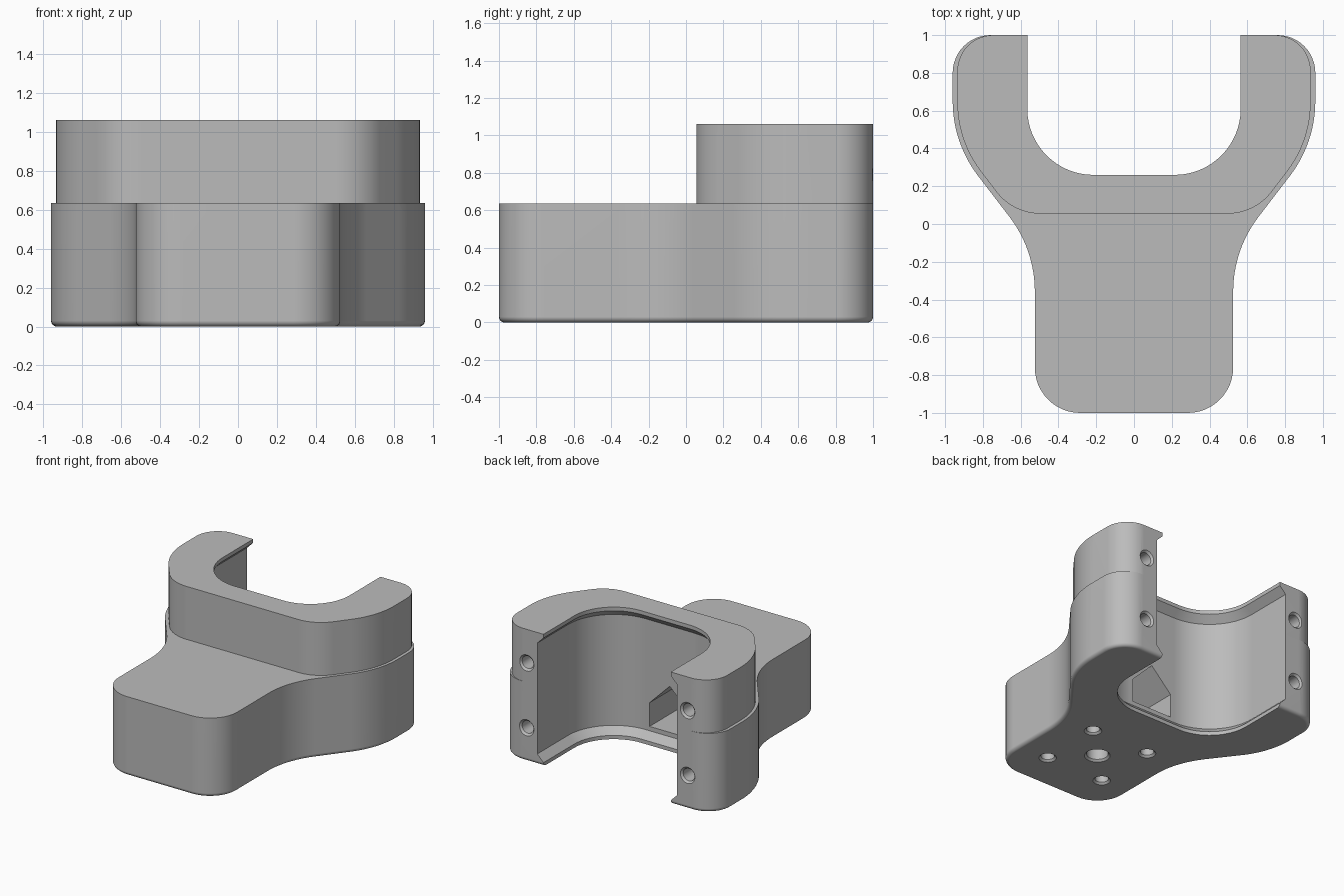
import bpy, bmesh, math
from mathutils import Vector, Matrix

old = bpy.data.objects.get("Cube")
if old:
    bpy.data.objects.remove(old)

grey = bpy.data.materials.new("plain grey")
grey.use_nodes = True
grey.diffuse_color = (0.5, 0.5, 0.5, 1)
grey.node_tree.nodes["Principled BSDF"].inputs["Base Color"].default_value = (0.5, 0.5, 0.5, 1)


def outline(half, steps=12):
    """Mirror a half outline of (x, y, radius) corners and round each corner."""
    corners = half + [(-x, y, r) for x, y, r in reversed(half)]
    out = []
    for i, (x, y, r) in enumerate(corners):
        p = Vector((x, y))
        if r == 0:
            out.append(p)
            continue
        a = (Vector(corners[i - 1][:2]) - p).normalized()
        b = (Vector(corners[(i + 1) % len(corners)][:2]) - p).normalized()
        bend = a.angle(b) / 2
        c = p + (a + b).normalized() * r / math.sin(bend)
        u, v = p + a * r / math.tan(bend) - c, p + b * r / math.tan(bend) - c
        t = u.angle(v)
        for k in range(steps + 1):
            f = k / steps
            out.append(c + (u * math.sin((1 - f) * t) + v * math.sin(f * t)) / math.sin(t))
    return out


def circle(r, n=32):
    return [Vector((r * math.cos(math.tau * i / n), r * math.sin(math.tau * i / n))) for i in range(n)]


def loft(name, layers, matrix=Matrix(), fillets=()):
    """Join (height, outline) layers into a solid, then round rims given as (height, radius)."""
    bm = bmesh.new()
    rings = [[bm.verts.new((p.x, p.y, z)) for p in pts] for z, pts in layers]
    n = len(rings[0])
    for low, high in zip(rings, rings[1:]):
        for i in range(n):
            j = (i + 1) % n
            bm.faces.new((low[i], low[j], high[j], high[i]))
    bm.faces.new(rings[0][::-1])
    bm.faces.new(rings[-1])
    for z, r in fillets:
        rim = [e for e in bm.edges if all(abs(v.co.z - z) < 1e-5 for v in e.verts)]
        bmesh.ops.bevel(bm, geom=rim, offset=r, segments=6, profile=0.5,
                        affect='EDGES', clamp_overlap=False)
    bm.transform(matrix)
    bmesh.ops.recalc_face_normals(bm, faces=bm.faces)
    mesh = bpy.data.meshes.new(name)
    bm.to_mesh(mesh)
    bm.free()
    mesh.materials.append(grey)
    ob = bpy.data.objects.new(name, mesh)
    bpy.context.collection.objects.link(ob)
    return ob


def apply(ob, kind, **settings):
    bpy.ops.object.select_all(action='DESELECT')
    bpy.context.view_layer.objects.active = ob
    ob.select_set(True)
    mod = ob.modifiers.new("step", kind)
    for key, value in settings.items():
        setattr(mod, key, value)
    bpy.ops.object.modifier_apply(modifier=mod.name)


def combine(ob, other, operation):
    apply(ob, 'BOOLEAN', operation=operation, object=other, solver='EXACT')
    bpy.data.objects.remove(other)


# Lower body flaring from the block into the two arms
base = outline([(0.525, -1, 0.24), (0.525, -0.137, 0.65), (0.96, 0.43, 0.65), (0.96, 1, 0.2)])
body = loft("bracket_body", [(0, base), (0.635, base)], fillets=[(0.635, 0.05), (0, 0.03)])

# Raised collar
ring = outline([(0.64, 0.055, 0.29), (0.935, 0.44, 0.6), (0.935, 1, 0.19)])
collar = loft("collar", [(0.2, ring), (1.06, ring)], fillets=[(1.06, 0.05)])
combine(body, collar, 'UNION')


# U-shaped cavity with chamfered lips at top and bottom
def cavity_outline(o):
    return outline([(0.565 + o, 0.26 - o, 0.35 + o), (0.565 + o, 1.2, 0)], 16)


lip, wall = cavity_outline(0), cavity_outline(0.055)
cavity = loft("cavity_cutter", [(-0.1, lip), (0.03, lip), (0.085, wall),
                                (0.975, wall), (1.03, lip), (1.2, lip)])
combine(body, cavity, 'DIFFERENCE')

# Gabled cable channel from the cavity into the block
gable = [Vector(p) for p in ((-0.18, 0.12), (0.18, 0.12), (0.18, 0.31), (0, 0.49), (-0.18, 0.31))]
channel = loft("channel_cutter", [(-0.35, gable), (0.55, gable)], Matrix.Rotation(math.pi / 2, 4, 'X'))
combine(body, channel, 'DIFFERENCE')


# Countersunk holes
def drill(place, r, depth, turn=0):
    mouth, bore = circle(r + 0.015), circle(r)
    matrix = Matrix.Translation(place) @ Matrix.Rotation(turn, 4, 'X')
    tool = loft("hole_cutter", [(-0.1, mouth), (0, mouth), (0.015, bore), (depth, bore)], matrix)
    combine(body, tool, 'DIFFERENCE')


drill((0, -0.42, 0), 0.08, 0.2)
for sx in (-1, 1):
    for sy in (-1, 1):
        drill((0.26 * sx, -0.42 + 0.26 * sy, 0), 0.05, 0.4)
    for z in (0.27, 0.79):
        drill((0.715 * sx, 1, z), 0.05, 0.35, math.pi / 2)

# Smooth fillets, crisp edges
bpy.ops.object.select_all(action='DESELECT')
body.select_set(True)
bpy.context.view_layer.objects.active = body
bpy.ops.object.shade_smooth_by_angle(angle=math.radians(30))
apply(body, 'WEIGHTED_NORMAL', keep_sharp=True)
